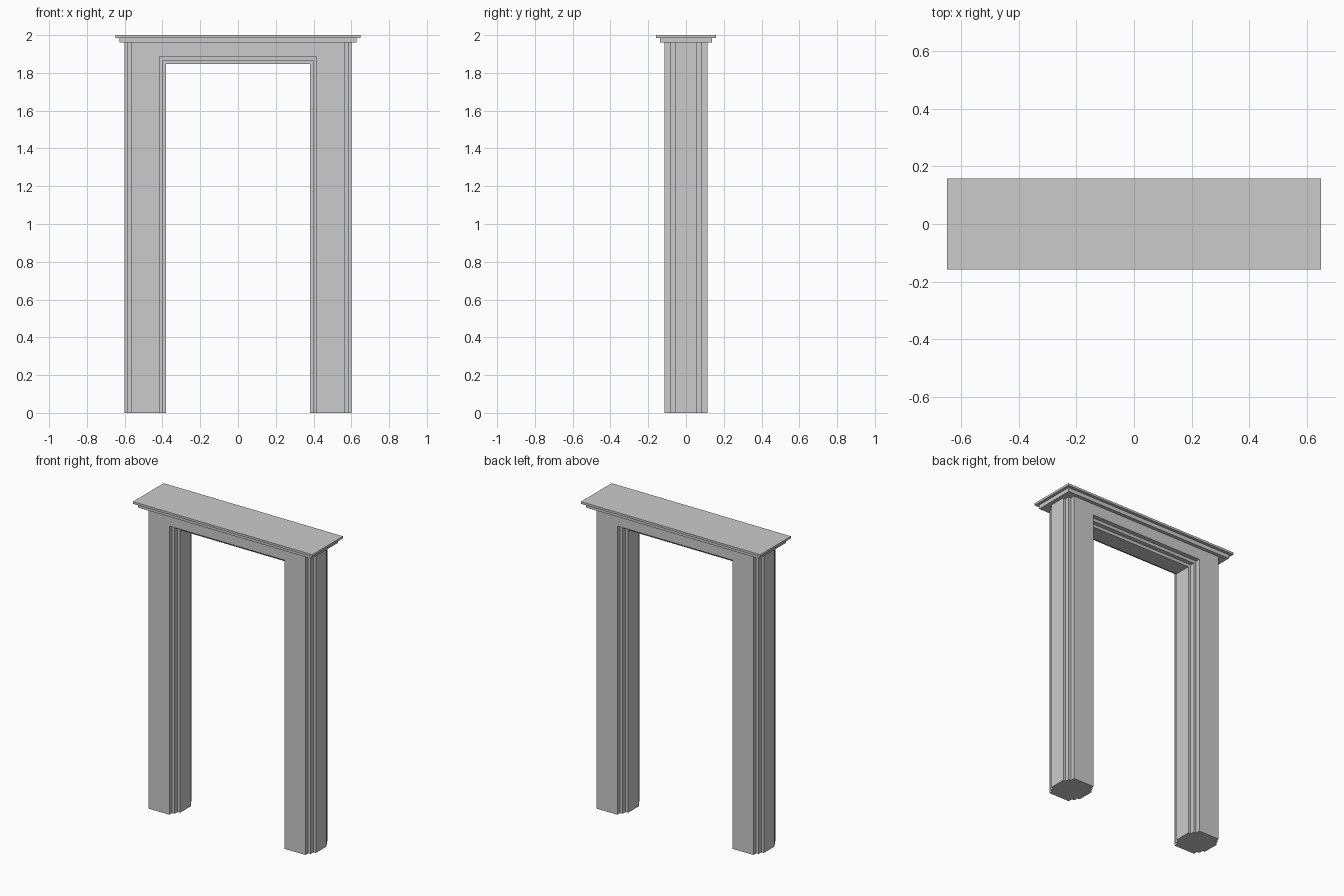
import bpy, bmesh

if "Cube" in bpy.data.objects:
    bpy.data.objects.remove(bpy.data.objects["Cube"])

# Stepped jamb cross-section: (x, y), inner side front-to-back, then outer side back-to-front
inner_half = [(0.416, -0.115), (0.416, -0.085), (0.398, -0.085),
              (0.398, -0.056), (0.38, -0.056)]
outer_half = [(0.567, -0.115), (0.567, -0.085), (0.585, -0.085),
              (0.585, -0.056), (0.602, -0.056)]
inner = inner_half + [(x, -y) for x, y in reversed(inner_half)]
outer = outer_half + [(x, -y) for x, y in reversed(outer_half)]
outer.reverse()
section = inner + outer
n, k = len(section), len(inner)
FRAME_TOP, OPENING_TOP = 1.96, 1.846


def finish(bm, name):
    bmesh.ops.recalc_face_normals(bm, faces=bm.faces)
    mesh = bpy.data.meshes.new(name)
    bm.to_mesh(mesh)
    bm.free()
    obj = bpy.data.objects.new(name, mesh)
    bpy.context.collection.objects.link(obj)
    return obj


def ring(bm, side, top):
    verts = []
    for i, (x, y) in enumerate(section):
        z = 0.0
        if top:
            z = OPENING_TOP + (x - 0.38) * 1.1 if i < k else FRAME_TOP
        verts.append(bm.verts.new((side * x, y, z)))
    return verts


# Door frame: the section runs up one leg, across the lintel and down the other
bm = bmesh.new()
rings = [ring(bm, -1, False), ring(bm, -1, True), ring(bm, 1, True), ring(bm, 1, False)]
for r, (a, b) in enumerate(zip(rings, rings[1:])):
    for i in range(n):
        if r == 1 and k <= i < n - 1:
            continue  # lintel top is closed by one flat face below
        j = (i + 1) % n
        bm.faces.new((a[i], a[j], b[j], b[i]))
bm.faces.new(rings[0])
bm.faces.new(rings[3])
bm.faces.new(rings[1][k:] + rings[2][k:][::-1])
finish(bm, "door_frame")


# Cornice slabs
def slab(name, hx, hy, z0, z1):
    bm = bmesh.new()
    bmesh.ops.create_cube(bm, size=1.0)
    bmesh.ops.scale(bm, vec=(2 * hx, 2 * hy, z1 - z0), verts=bm.verts)
    bmesh.ops.translate(bm, vec=(0, 0, (z0 + z1) / 2), verts=bm.verts)
    finish(bm, name)


slab("lower_cornice", 0.628, 0.138, 1.96, 1.986)
slab("upper_cornice", 0.648, 0.158, 1.986, 2.0)
